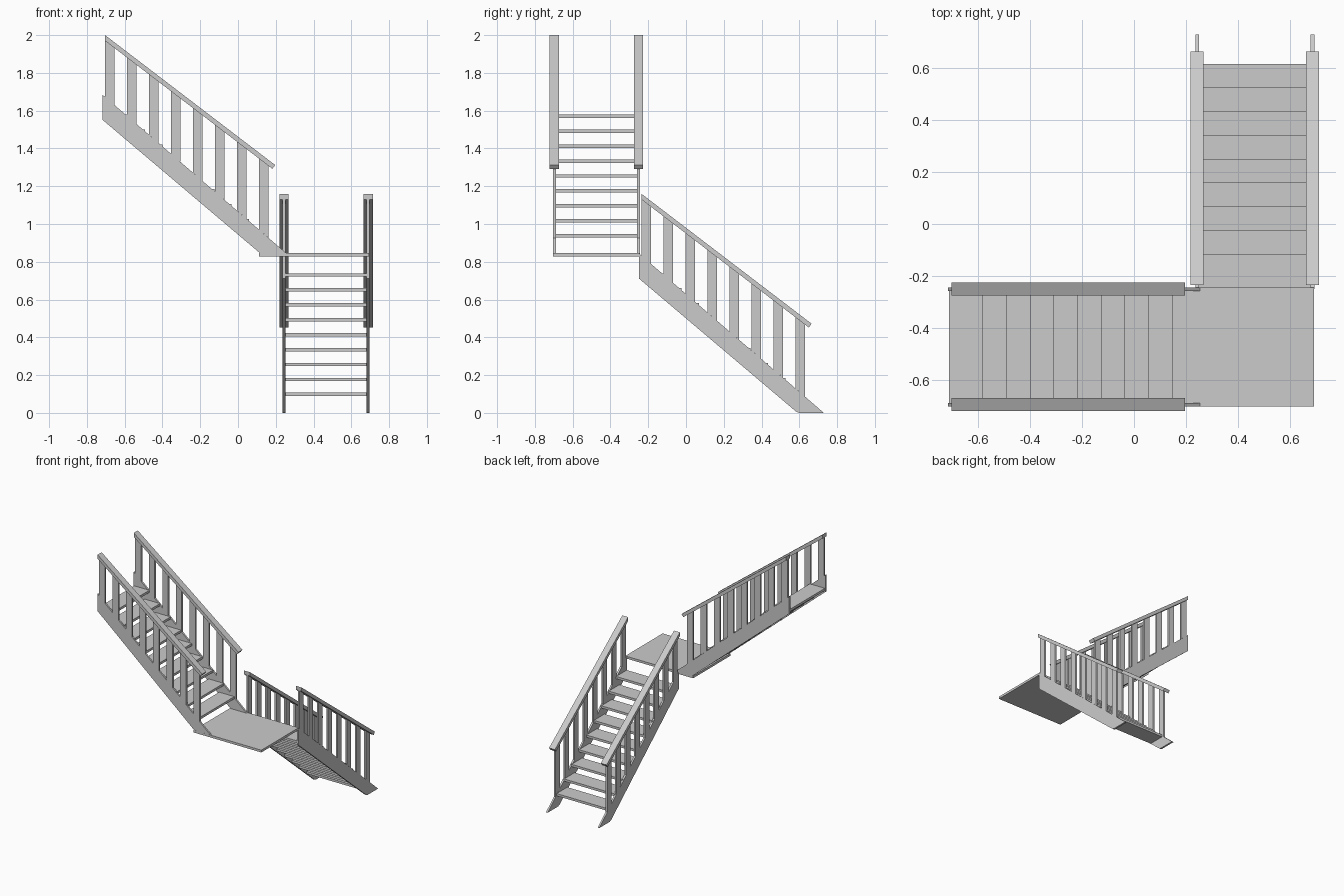
import bpy, bmesh

if "Cube" in bpy.data.objects:
    bpy.data.objects.remove(bpy.data.objects["Cube"])

GREY = (0.6, 0.6, 0.6, 1.0)
paint = bpy.data.materials.new("light grey")
paint.use_nodes = True
paint.diffuse_color = GREY
paint.node_tree.nodes["Principled BSDF"].inputs["Base Color"].default_value = GREY


def prism(name, profile, w0, w1, place):
    """Extrude a side profile (run, height) across the flight from w0 to w1."""
    bm = bmesh.new()
    sides = [[bm.verts.new(place(u, w, z)) for u, z in profile] for w in (w0, w1)]
    n = len(profile)
    bm.faces.new(sides[0])
    bm.faces.new(sides[1][::-1])
    for i in range(n):
        j = (i + 1) % n
        bm.faces.new((sides[0][j], sides[0][i], sides[1][i], sides[1][j]))
    bmesh.ops.recalc_face_normals(bm, faces=bm.faces)
    mesh = bpy.data.meshes.new(name)
    bm.to_mesh(mesh)
    bm.free()
    mesh.materials.append(paint)
    obj = bpy.data.objects.new(name, mesh)
    bpy.context.collection.objects.link(obj)


def rect(u0, u1, z0, z1):
    return [(u0, z0), (u1, z0), (u1, z1), (u0, z1)]


def stringer_top(u):
    return 0.845 - 0.862 * (u + 0.25)


def rail_top(u):
    return 1.16 - 0.768 * (u + 0.235)


HALF = 0.2225        # half distance between the two stringers
THICK = 0.007        # half thickness of stringers and balusters
RAIL = 0.025         # half width of the handrails


def flight(prefix, place):
    for side, w in (("first", -HALF), ("second", HALF)):
        label = f"{prefix}_{side}"
        # Sloping board with a pointed foot
        prism(label + "_stringer",
              [(-0.25, 0.712), (0.585, 0.005), (0.6, 0.0), (0.73, 0.0), (-0.25, 0.845)],
              w - THICK, w + THICK, place)
        # Upright slats from the board to the rail
        for i in range(8):
            a = -0.236 + 0.1165 * i
            b = a + 0.051
            prism(f"{label}_baluster_{i + 1}",
                  [(a, stringer_top(a)), (b, stringer_top(b)),
                   (b, rail_top(b) - 0.02), (a, rail_top(a) - 0.02)],
                  w - THICK, w + THICK, place)
        # Handrail
        prism(label + "_handrail",
              [(-0.236, 1.13), (0.65, 0.452), (0.665, 0.472), (-0.236, 1.16)],
              w - RAIL, w + RAIL, place)
    # Open treads
    for i in range(9):
        front = 0.617 - 0.0915 * i
        top = 0.107 + 0.079 * i
        prism(f"{prefix}_tread_{i + 1}", rect(front - 0.13, front, top - 0.018, top),
              -HALF, HALF, place)


# Lower flight climbs towards the front, upper flight climbs towards the right
flight("lower", lambda u, w, z: (w + 0.466, u, z))
flight("upper", lambda u, w, z: (u - 0.468, w - 0.474, z + 0.84))

# Landing between the flights
prism("landing", rect(0.11, 0.694, 0.828, 0.846), -0.704, -0.245,
      lambda u, w, z: (u, w, z))
